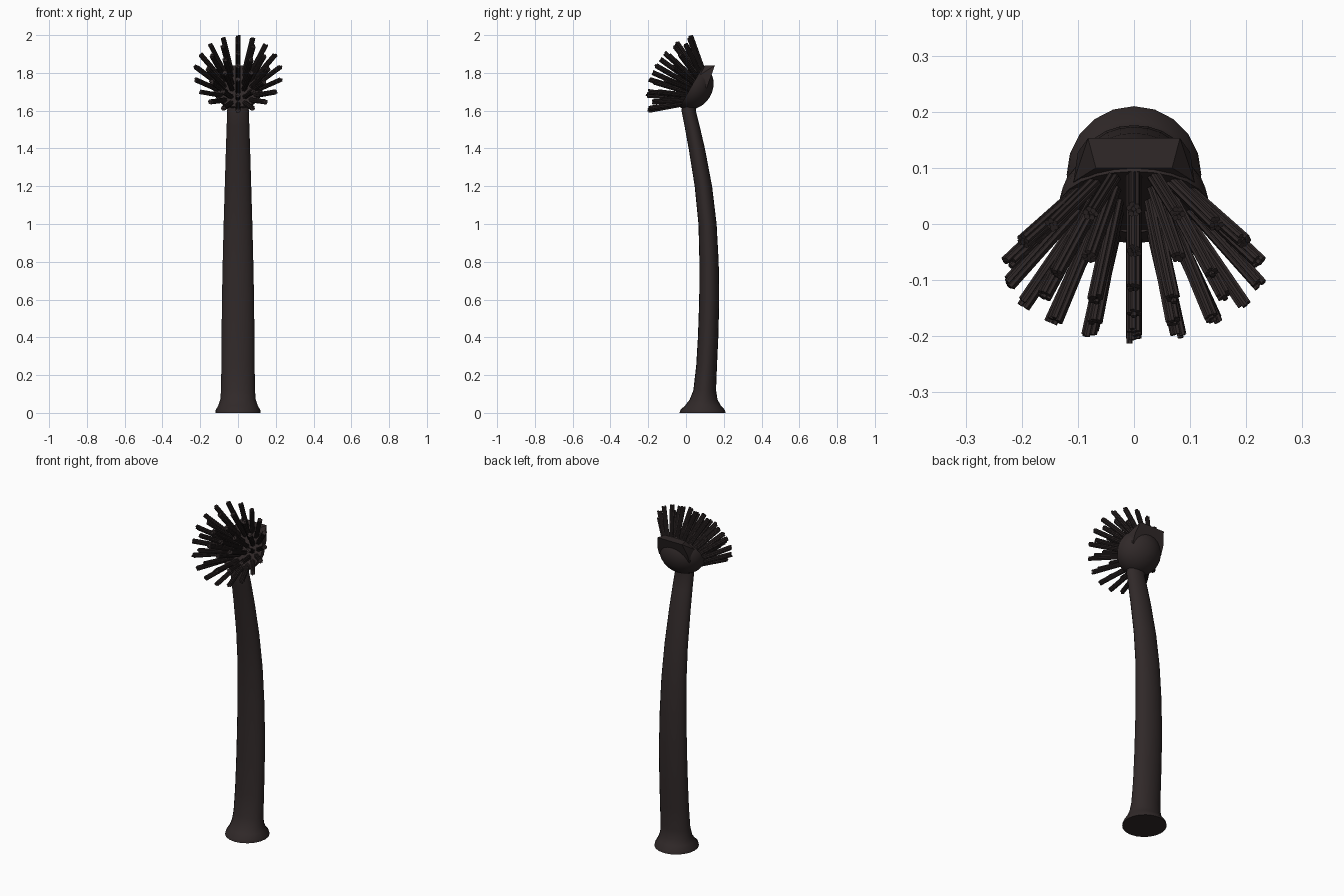
import bpy, bmesh, random
from math import sin, cos, pi, radians
from mathutils import Vector, Matrix

random.seed(4)
if "Cube" in bpy.data.objects:
    bpy.data.objects.remove(bpy.data.objects["Cube"], do_unlink=True)

dark = bpy.data.materials.new("dark brown plastic")
dark.use_nodes = True
COLOUR = (0.03, 0.022, 0.022, 1)
dark.diffuse_color = COLOUR
dark.node_tree.nodes["Principled BSDF"].inputs["Base Color"].default_value = COLOUR


def finish(bm, name, angle=40):
    bmesh.ops.recalc_face_normals(bm, faces=bm.faces[:])
    mesh = bpy.data.meshes.new(name)
    bm.to_mesh(mesh)
    bm.free()
    obj = bpy.data.objects.new(name, mesh)
    bpy.context.collection.objects.link(obj)
    mesh.materials.append(dark)
    bpy.ops.object.select_all(action='DESELECT')
    obj.select_set(True)
    bpy.context.view_layer.objects.active = obj
    bpy.ops.object.shade_smooth_by_angle(angle=radians(angle))
    return obj


def loft(bm, rings):
    """Skin rings of points and cap both ends."""
    loops = [[bm.verts.new(p) for p in ring] for ring in rings]
    n = len(loops[0])
    for a, b in zip(loops, loops[1:]):
        for i in range(n):
            j = (i + 1) % n
            bm.faces.new((a[i], a[j], b[j], b[i]))
    bm.faces.new(loops[0][::-1])
    bm.faces.new(loops[-1])


# Curved handle with flared foot: height, centre y, half width, half depth
SECTIONS = [
    (0, .088, .12, .122), (.015, .088, .118, .118), (.04, .09, .104, .094),
    (.07, .093, .094, .074), (.12, .099, .09, .06), (.25, .109, .088, .055),
    (.4, .117, .087, .054), (.6, .123, .085, .053), (.8, .122, .081, .051),
    (1.0, .114, .076, .048), (1.2, .092, .07, .046), (1.4, .057, .064, .043),
    (1.52, .032, .06, .04), (1.6, .014, .057, .038), (1.66, .02, .056, .036),
]
bm = bmesh.new()
loft(bm, [[(rx * cos(2 * pi * i / 20), y + ry * sin(2 * pi * i / 20), z)
           for i in range(20)] for z, y, rx, ry in SECTIONS])
finish(bm, "handle")

# Head frame: local z points out along the bristles, local y points up the face
axis = Vector((0, -.87, .5)).normalized()
up = Vector((0, .5, .87)).normalized()
side = up.cross(axis)
frame = Matrix((side, up, axis)).transposed().to_4x4()
frame.translation = (0, .03, 1.73)

# Domed head with a flat face
bm = bmesh.new()
rings = []
for k in range(9):
    t = max(k / 8 * pi / 2, .02)
    rings.append([frame @ Vector((.134 * sin(t) * cos(2 * pi * i / 24),
                                  .128 * sin(t) * sin(2 * pi * i / 24),
                                  -.112 * cos(t))) for i in range(24)])
loft(bm, rings)
finish(bm, "brush_head")

# Scraper lip on the top of the head
bm = bmesh.new()
for s in (-1, 1):
    for x, y, z in ((.082, .153, 1.84), (.068, .1, 1.838), (.1, .128, 1.77),
                    (.108, .075, 1.79), (.1, .11, 1.72), (.11, .045, 1.75)):
        bm.verts.new((s * x, y, z))
bmesh.ops.convex_hull(bm, input=bm.verts[:])
finish(bm, "scraper_lip", 30)

# Bristle tufts in rings: count, root radius, tip radius, tip height
bm = bmesh.new()
for count, root_r, tip_r, tip_h in ((1, 0, 0, .22), (6, .035, .08, .21),
                                    (12, .07, .16, .182), (18, .103, .226, .134)):
    for i in range(count):
        a = 2 * pi * i / count + pi / 2
        out = Vector((cos(a), sin(a), 0))
        root = out * root_r - Vector((0, 0, .01))
        tip = out * tip_r + Vector((0, 0, tip_h))
        d = (tip - root).normalized()
        u = d.orthogonal().normalized()
        v = d.cross(u)
        # Each tuft is a bundle of thin strands
        for s in range(7):
            off = Vector() if s == 6 else (u * cos(s * pi / 3) + v * sin(s * pi / 3)) * .0085
            end = tip + d * random.uniform(-.004, .006)
            loft(bm, [[frame @ (c + off + (u * cos(k * pi / 3) + v * sin(k * pi / 3)) * .0055)
                       for k in range(6)] for c in (root, end)])
finish(bm, "bristles", 30)
